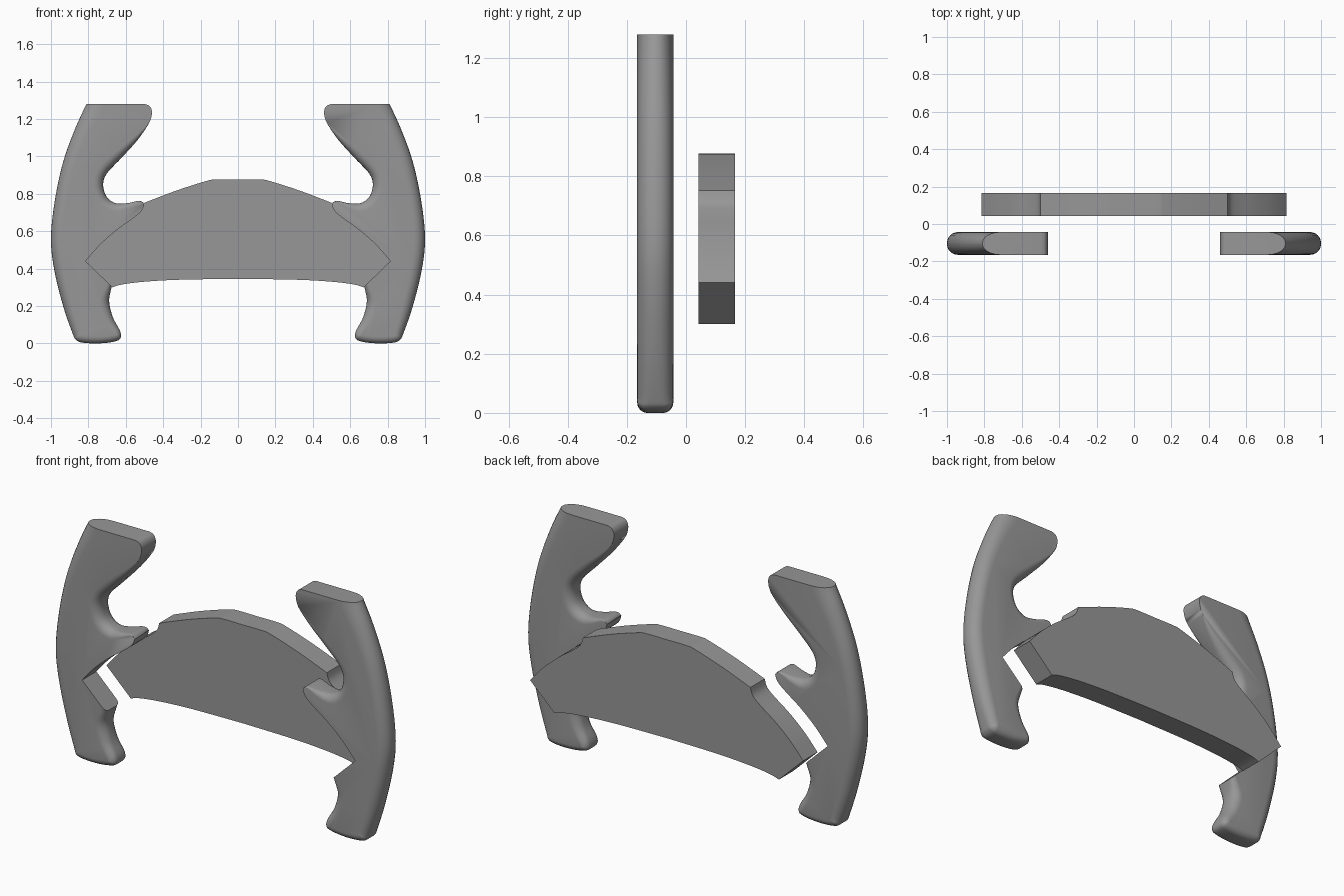
import bpy, bmesh, math
from mathutils import Vector

if "Cube" in bpy.data.objects:
    bpy.data.objects.remove(bpy.data.objects["Cube"])

grey = bpy.data.materials.new("satin_grey")
grey.diffuse_color = (0.31, 0.31, 0.31, 1)
grey.use_nodes = True
grey.node_tree.nodes["Principled BSDF"].inputs["Base Color"].default_value = grey.diffuse_color


def spline(pts, closed, steps):
    """Catmull-Rom through tuples of any dimension."""
    n = len(pts)
    out = []
    for i in range(n if closed else n - 1):
        ids = [i - 1, i, i + 1, i + 2]
        ids = [k % n if closed else min(max(k, 0), n - 1) for k in ids]
        a, b, c, d = (Vector(pts[k]) for k in ids)
        for s in range(steps):
            t = s / steps
            out.append(0.5 * (2 * b + (c - a) * t + (2 * a - 5 * b + 4 * c - d) * t * t
                              + (3 * b - a - 3 * c + d) * t ** 3))
    if not closed:
        out.append(Vector(pts[-1]))
    return out


def to_object(name, bm):
    bmesh.ops.recalc_face_normals(bm, faces=bm.faces[:])
    me = bpy.data.meshes.new(name)
    bm.to_mesh(me)
    bm.free()
    ob = bpy.data.objects.new(name, me)
    bpy.context.collection.objects.link(ob)
    me.materials.append(grey)
    return ob


def smooth(ob):
    bpy.ops.object.select_all(action='DESELECT')
    bpy.context.view_layer.objects.active = ob
    ob.select_set(True)
    bpy.ops.object.shade_smooth_by_angle(angle=math.radians(32))


# Centre plate: right half outline from top centre to bottom centre
top = [(0, .876), (.12, .876), (.17, .868), (.33, .817), (.50, .752)]
side = [(.50, .752), (.515, .71), (.56, .67), (.65, .605), (.74, .525), (.815, .44)]
base = [(.67, .30), (.62, .315), (.50, .33), (.30, .341), (0, .345)]
half = spline(top, False, 5)[:-1] + spline(side, False, 5) + spline(base, False, 5)
outline = half + [Vector((-p[0], p[1])) for p in half[-2:0:-1]]


def plate(name, y0, y1):
    bm = bmesh.new()
    f = bm.faces.new([bm.verts.new((p[0], y0, p[1])) for p in outline])
    ext = bmesh.ops.extrude_face_region(bm, geom=[f])
    moved = [g for g in ext["geom"] if isinstance(g, bmesh.types.BMVert)]
    bmesh.ops.translate(bm, verts=moved, vec=(0, y1 - y0, 0))
    return to_object(name, bm)


smooth(plate("centre_plate", .043, .165))
cutter = plate("plate_cutter", -.4, 0)
cutter.hide_render = True

# Hand grip: x, z and edge-rounding width, running around the right grip
grip = [(.765, 1.37, .09), (.81, 1.28, .09), (.87, 1.15, .075), (.935, .97, .065),
        (.98, .76, .06), (1.0, .56, .06), (.982, .39, .06), (.935, .20, .055),
        (.885, .055, .045), (.865, .018, .035), (.83, .004, .035), (.75, 0, .035),
        (.67, .008, .035), (.63, .025, .035), (.63, .065, .035), (.667, .135, .045),
        (.688, .215, .05), (.682, .275, .035), (.66, .335, .02), (.60, .38, 0),
        (.53, .55, 0), (.495, .69, 0), (.502, .745, 0), (.53, .762, .008),
        (.59, .75, .025), (.655, .75, .045), (.703, .785, .05), (.721, .85, .05),
        (.70, .91, .05), (.62, .995, .045), (.535, 1.09, .025), (.475, 1.18, 0),
        (.46, 1.235, 0), (.472, 1.268, 0), (.50, 1.28, 0), (.56, 1.295, 0), (.63, 1.37, 0)]
H, YC, ARC = .061, -.104, 6


def hand_grip(name, sx):
    pts = spline(grip, True, 5)
    n = len(pts)
    bm = bmesh.new()
    rings = []
    # stacked outlines, pulled inwards along a quarter arc at both faces
    layers = [(-1, k) for k in range(ARC, -1, -1)] + [(1, k) for k in range(ARC + 1)]
    for sign, k in layers:
        a = math.pi / 2 * k / ARC
        ring = []
        for i, p in enumerate(pts):
            t = pts[(i + 1) % n].xy - pts[i - 1].xy
            inward = Vector((t.y, -t.x)).normalized()
            r = max(p.z, 0)
            ry = min(r, .058)
            q = p.xy + inward * r * (1 - math.cos(a))
            y = sign * (H - ry + ry * math.sin(a))
            ring.append(bm.verts.new((sx * q.x, YC + y, q.y)))
        rings.append(ring)
    for a, b in zip(rings, rings[1:]):
        for i in range(n):
            j = (i + 1) % n
            bm.faces.new((a[i], a[j], b[j], b[i]))
    bm.faces.new(rings[0])
    bm.faces.new(rings[-1])
    bmesh.ops.remove_doubles(bm, verts=bm.verts[:], dist=.0004)
    # flat top end
    cut = bmesh.ops.bisect_plane(bm, geom=bm.verts[:] + bm.edges[:] + bm.faces[:],
                                 plane_co=(0, 0, 1.279), plane_no=(0, 0, 1), clear_outer=True)
    edges = [g for g in cut["geom_cut"] if isinstance(g, bmesh.types.BMEdge)]
    bmesh.ops.holes_fill(bm, edges=edges, sides=0)
    ob = to_object(name, bm)
    # recess matching the centre plate
    m = ob.modifiers.new("recess", 'BOOLEAN')
    m.operation, m.solver, m.object = 'DIFFERENCE', 'EXACT', cutter
    bpy.context.view_layer.objects.active = ob
    bpy.ops.object.modifier_apply(modifier=m.name)
    smooth(ob)


hand_grip("right_grip", 1)
hand_grip("left_grip", -1)
bpy.data.objects.remove(cutter)
